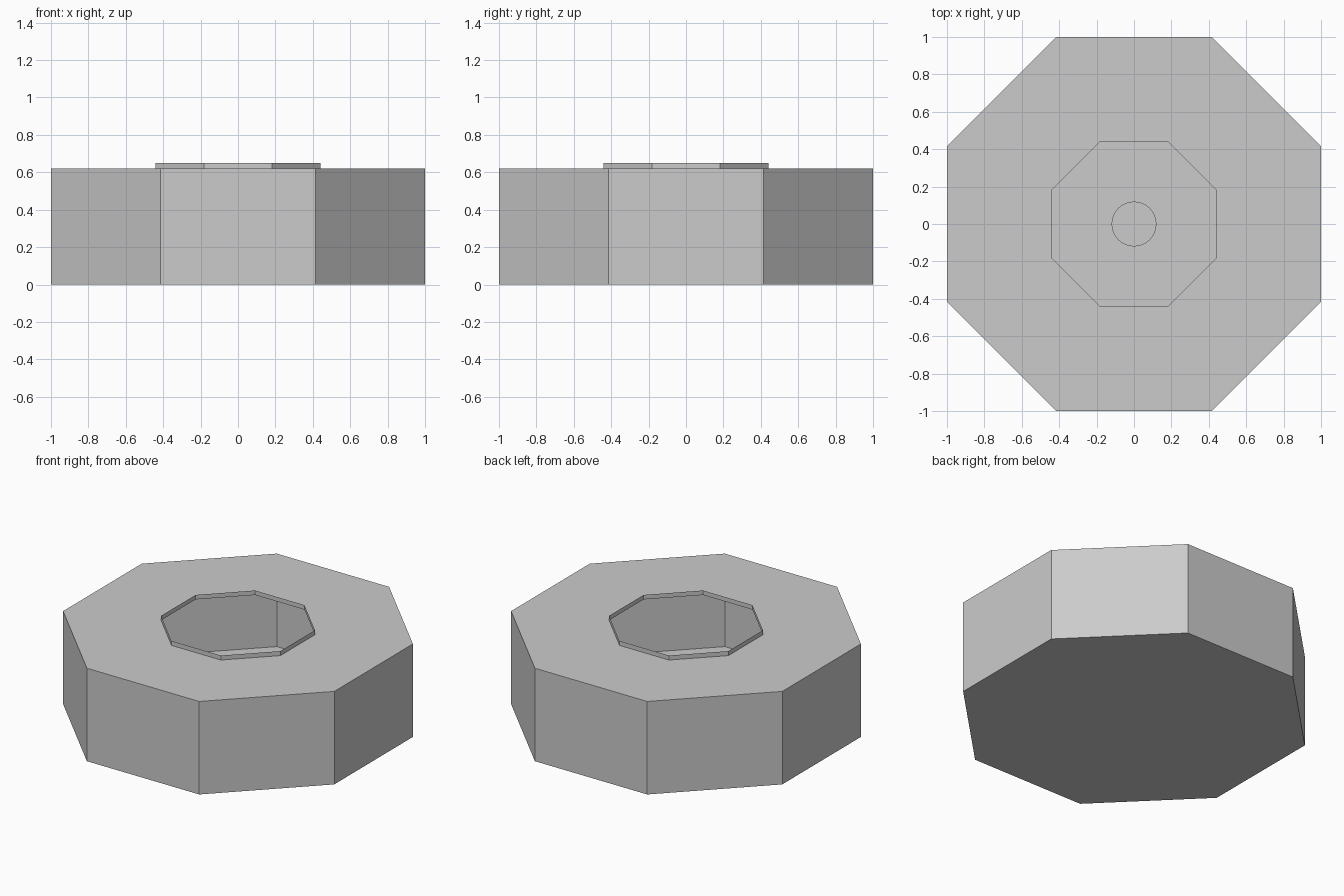
import bpy, bmesh, math

if "Cube" in bpy.data.objects:
    bpy.data.objects.remove(bpy.data.objects["Cube"])


def ring(bm, apothem, z, sides=8):
    """Ring of vertices with flat sides facing the axes."""
    r = apothem / math.cos(math.pi / sides)
    step = 2 * math.pi / sides
    return [bm.verts.new((r * math.cos((i + 0.5) * step),
                          r * math.sin((i + 0.5) * step), z))
            for i in range(sides)]


def lathe_octagon(name, profile, close_bottom=False):
    """Join octagonal rings given as (apothem, z) into one open shell."""
    bm = bmesh.new()
    rings = [ring(bm, a, z) for a, z in profile]
    if close_bottom:
        bm.faces.new(rings[0][::-1])
    for low, high in zip(rings, rings[1:]):
        for i in range(8):
            j = (i + 1) % 8
            bm.faces.new((low[i], low[j], high[j], high[i]))
    mesh = bpy.data.meshes.new(name)
    bm.to_mesh(mesh)
    bm.free()
    obj = bpy.data.objects.new(name, mesh)
    bpy.context.collection.objects.link(obj)
    return obj


# Hollow octagonal body: floor, outer walls, top with an opening, raised lip
lathe_octagon("hollow_body",
              [(1.0, 0.0), (1.0, 0.62), (0.44, 0.62), (0.44, 0.65)],
              close_bottom=True)

# Small round disc in the middle of the inner floor
bpy.ops.mesh.primitive_cylinder_add(vertices=32, radius=0.12, depth=0.02,
                                    location=(0, 0, 0.015))
disc = bpy.context.object
disc.name = "floor_disc"
bpy.ops.object.shade_smooth_by_angle()
